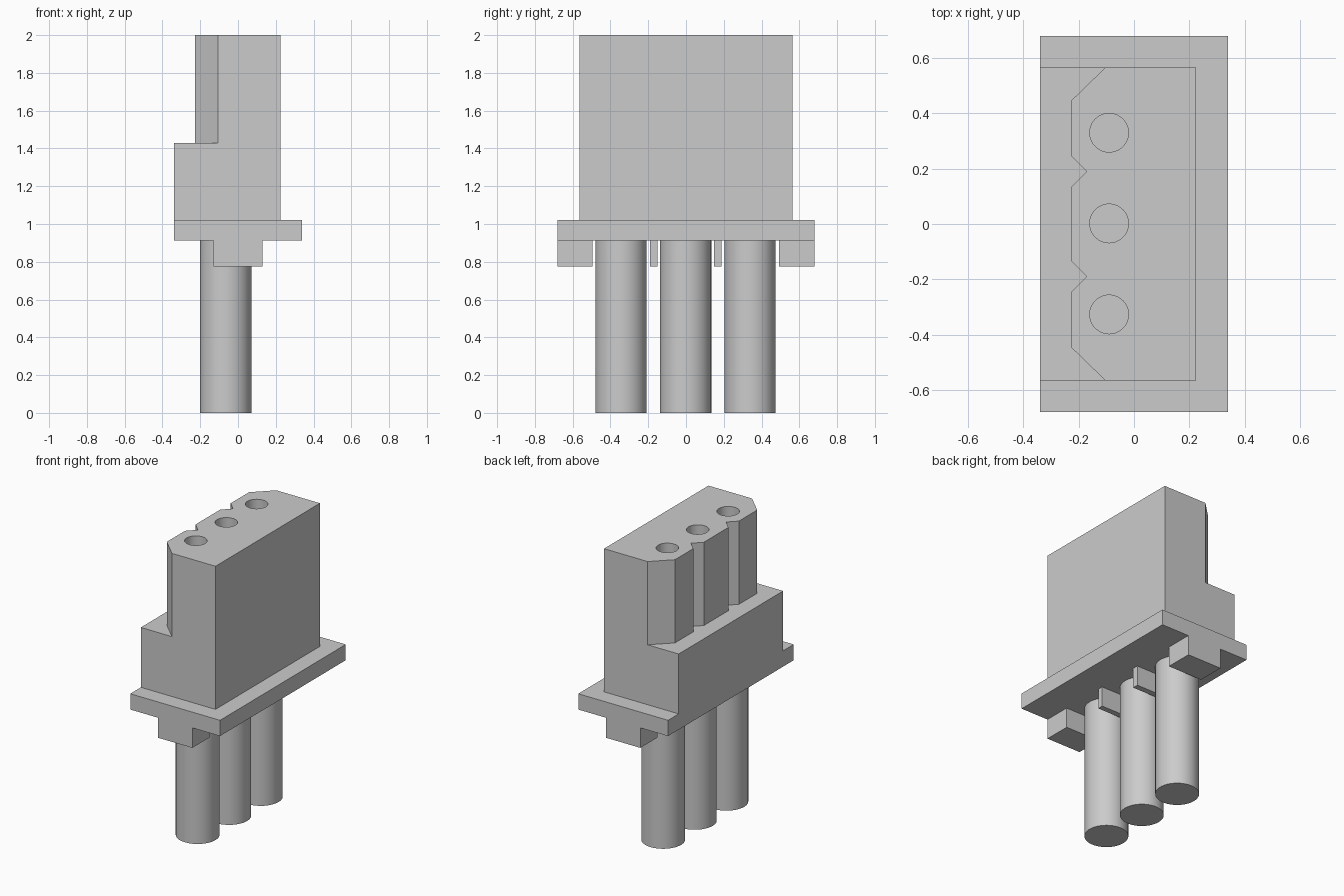
import bpy, bmesh, math

cube = bpy.data.objects.get("Cube")
if cube:
    bpy.data.objects.remove(cube, do_unlink=True)

grey = bpy.data.materials.new("plain grey")
grey.use_nodes = True
colour = (0.6, 0.6, 0.6, 1)
grey.diffuse_color = colour
grey.node_tree.nodes["Principled BSDF"].inputs["Base Color"].default_value = colour


def prism(name, outline, z0, z1):
    """Extrude a plan outline from z0 to z1."""
    bm = bmesh.new()
    face = bm.faces.new([bm.verts.new((x, y, z0)) for x, y in outline])
    top = bmesh.ops.extrude_face_region(bm, geom=[face])["geom"]
    bmesh.ops.translate(bm, vec=(0, 0, z1 - z0),
                        verts=[v for v in top if isinstance(v, bmesh.types.BMVert)])
    bmesh.ops.recalc_face_normals(bm, faces=bm.faces)
    mesh = bpy.data.meshes.new(name)
    bm.to_mesh(mesh)
    bm.free()
    mesh.materials.append(grey)
    obj = bpy.data.objects.new(name, mesh)
    bpy.context.collection.objects.link(obj)
    return obj


def box(name, x0, x1, y0, y1, z0, z1):
    return prism(name, [(x0, y0), (x1, y0), (x1, y1), (x0, y1)], z0, z1)


def rod(name, x, y, r, z0, z1, sides=48):
    angles = [2 * math.pi * i / sides for i in range(sides)]
    return prism(name, [(x + r * math.cos(a), y + r * math.sin(a)) for a in angles], z0, z1)


def combine(target, tool, operation):
    """Apply a boolean and discard the tool."""
    mod = target.modifiers.new("combine", "BOOLEAN")
    mod.operation, mod.solver, mod.object = operation, "EXACT", tool
    tool.hide_render = True
    bpy.context.view_layer.objects.active = target
    bpy.ops.object.modifier_apply(modifier=mod.name)
    bpy.data.objects.remove(tool, do_unlink=True)


def smooth(obj):
    bpy.ops.object.select_all(action="DESELECT")
    obj.select_set(True)
    bpy.context.view_layer.objects.active = obj
    bpy.ops.object.shade_smooth_by_angle(angle=math.radians(30))


# Housing block, flush with the flange on the -x side
housing = box("connector_housing", -0.34, 0.225, -0.565, 0.565, 0.96, 2.0)

# Step with chamfered corners and two V-shaped key grooves
edge = [(-0.002, -0.665), (-0.228, -0.445)]
for y in (-0.19, 0.19):
    edge += [(-0.228, y - 0.057), (-0.171, y), (-0.228, y + 0.057)]
edge += [(-0.228, 0.445), (-0.002, 0.665)]
combine(housing, prism("step_cutter", [(-0.5, 0.665), (-0.5, -0.665)] + edge, 1.43, 2.2),
        "DIFFERENCE")

# Flange and the tabs hanging beneath it
combine(housing, box("flange", -0.34, 0.34, -0.68, 0.68, 0.912, 1.02), "UNION")
for y0, y1 in ((-0.68, -0.495), (-0.19, -0.152), (0.147, 0.187), (0.492, 0.68)):
    combine(housing, box("tab", -0.13, 0.13, y0, y1, 0.775, 0.96), "UNION")

# Contact holes in the top
for y in (-0.327, 0.002, 0.33):
    combine(housing, rod("hole_cutter", -0.09, y, 0.07, 1.3, 2.2), "DIFFERENCE")

# Merge leftover coplanar faces
bm = bmesh.new()
bm.from_mesh(housing.data)
bmesh.ops.dissolve_limit(bm, angle_limit=math.radians(0.5), verts=bm.verts, edges=bm.edges)
bm.to_mesh(housing.data)
bm.free()
smooth(housing)

# Three wires
for name, y in (("front_wire", -0.344), ("middle_wire", -0.002), ("back_wire", 0.339)):
    smooth(rod(name, -0.065, y, 0.136, 0, 0.93))
